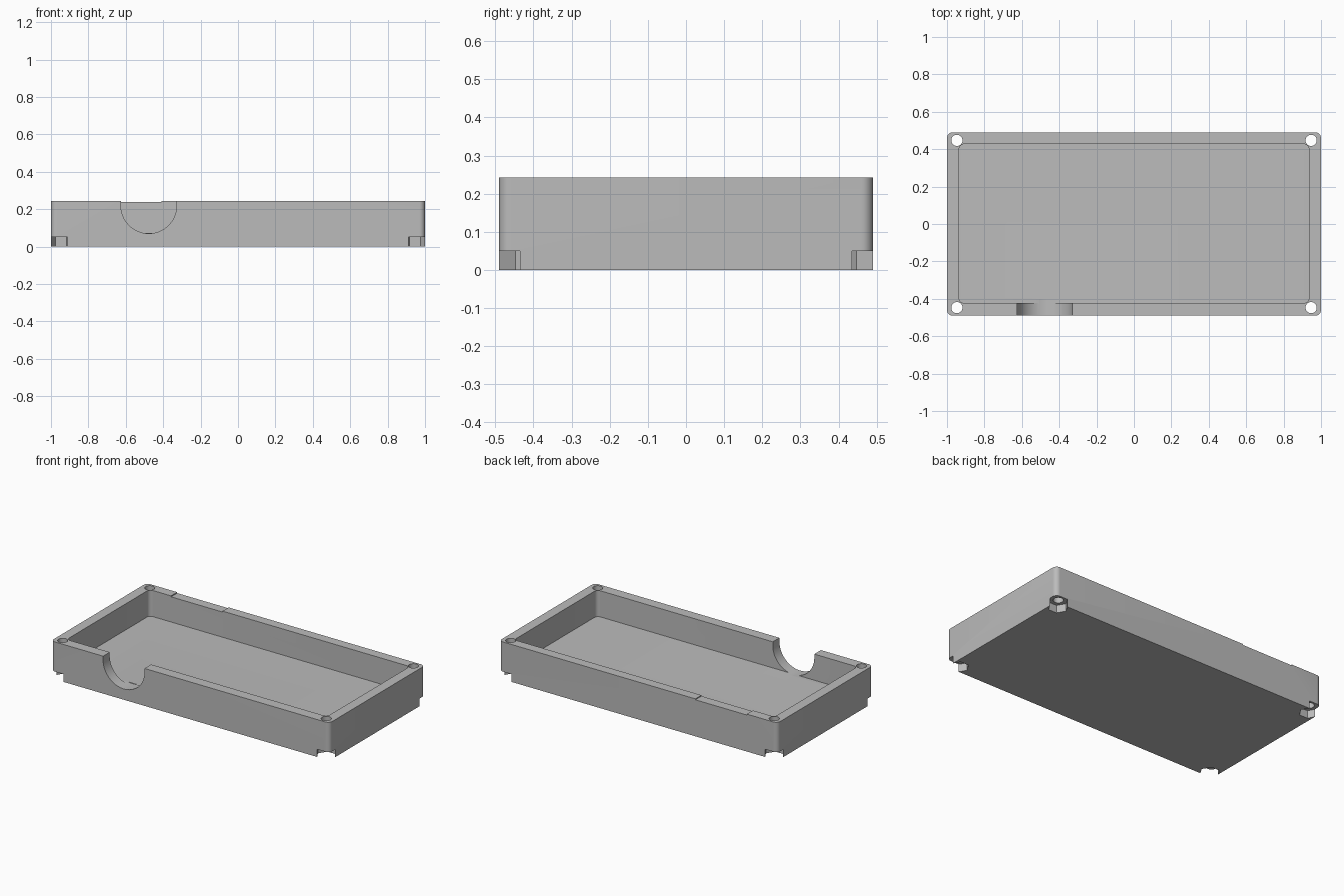
import bpy, bmesh, math
from mathutils import Matrix

cube = bpy.data.objects.get("Cube")
if cube:
    bpy.data.objects.remove(cube, do_unlink=True)

HEIGHT, FLOOR = 0.243, 0.0735
HALF_X, HALF_Y = 1.0, 0.49
HOLE_X, HOLE_Y = 0.947, 0.447

grey = bpy.data.materials.new("matte grey")
grey.use_nodes = True
color = (0.5, 0.5, 0.5, 1)
grey.diffuse_color = color
grey.node_tree.nodes["Principled BSDF"].inputs["Base Color"].default_value = color


def finish(name, bm):
    mesh = bpy.data.meshes.new(name)
    bmesh.ops.recalc_face_normals(bm, faces=bm.faces)
    bm.to_mesh(mesh)
    bm.free()
    mesh.materials.append(grey)
    obj = bpy.data.objects.new(name, mesh)
    bpy.context.collection.objects.link(obj)
    return obj


def block(name, x0, x1, y0, y1, z0, z1, radius=0):
    """Box between limits, with optional rounded vertical edges."""
    bm = bmesh.new()
    bmesh.ops.create_cube(bm, size=1)
    bmesh.ops.scale(bm, vec=(x1 - x0, y1 - y0, z1 - z0), verts=bm.verts)
    bmesh.ops.translate(bm, vec=((x0 + x1) / 2, (y0 + y1) / 2, (z0 + z1) / 2), verts=bm.verts)
    if radius:
        upright = [e for e in bm.edges if abs(e.verts[0].co.z - e.verts[1].co.z) > 1e-4]
        bmesh.ops.bevel(bm, geom=upright, offset=radius, segments=8, profile=0.5, affect='EDGES')
    return finish(name, bm)


def prism(name, sides, radius, depth, center, axis='Z'):
    bm = bmesh.new()
    bmesh.ops.create_cone(bm, cap_ends=True, segments=sides, radius1=radius, radius2=radius, depth=depth)
    # Put one corner of the polygon on the x axis
    first = bm.verts[:][0].co
    bmesh.ops.rotate(bm, verts=bm.verts, matrix=Matrix.Rotation(-math.atan2(first.y, first.x), 3, 'Z'))
    if axis == 'Y':
        bmesh.ops.rotate(bm, verts=bm.verts, matrix=Matrix.Rotation(math.pi / 2, 3, 'X'))
    bmesh.ops.translate(bm, vec=center, verts=bm.verts)
    return finish(name, bm)


# Outer shell with rounded corners
tray = block("enclosure_tray", -HALF_X, HALF_X, -HALF_Y, HALF_Y, 0, HEIGHT, 0.03)

# Inner cavity, round cable opening at the front, shallow recess in the back rim
cutters = [
    block("cavity_cutter", -0.935, 0.935, -0.422, 0.427, FLOOR, 0.4, 0.025),
    prism("cable_opening_cutter", 96, 0.149, 0.2, (-0.477, -0.5, 0.219), 'Y'),
    block("cable_opening_top_cutter", -0.626, -0.328, -0.6, -0.4, 0.219, 0.4),
    block("rim_recess_cutter", -0.78, -0.41, 0.40, 0.6, HEIGHT - 0.006, 0.4),
]

# Screw holes with hexagonal nut pockets open to the corners
for sx in (-1, 1):
    for sy in (-1, 1):
        x, y = sx * HOLE_X, sy * HOLE_Y
        cutters.append(prism("screw_hole_cutter", 32, 0.03, 0.8, (x, y, 0.1)))
        cutters.append(prism("nut_pocket_cutter", 6, 0.06, 0.1, (x, y, 0)))
        xs, ys = sorted((x, sx * 1.1)), sorted((y, sy * 0.6))
        cutters.append(block("corner_relief_cutter", *xs, *ys, -0.05, 0.05))

for cutter in cutters:
    cutter.hide_render = True
    mod = tray.modifiers.new(cutter.name, 'BOOLEAN')
    mod.operation = 'DIFFERENCE'
    mod.solver = 'EXACT'
    mod.object = cutter

# Bake the cuts and drop the cutters
bpy.context.view_layer.update()
graph = bpy.context.evaluated_depsgraph_get()
baked = bpy.data.meshes.new_from_object(tray.evaluated_get(graph))
tray.modifiers.clear()
tray.data = baked
baked.materials.clear()
baked.materials.append(grey)
for poly in baked.polygons:
    poly.material_index = 0
for cutter in cutters:
    bpy.data.objects.remove(cutter, do_unlink=True)

bpy.ops.object.select_all(action='DESELECT')
tray.select_set(True)
bpy.context.view_layer.objects.active = tray
bpy.ops.object.shade_smooth_by_angle(angle=math.radians(30))
